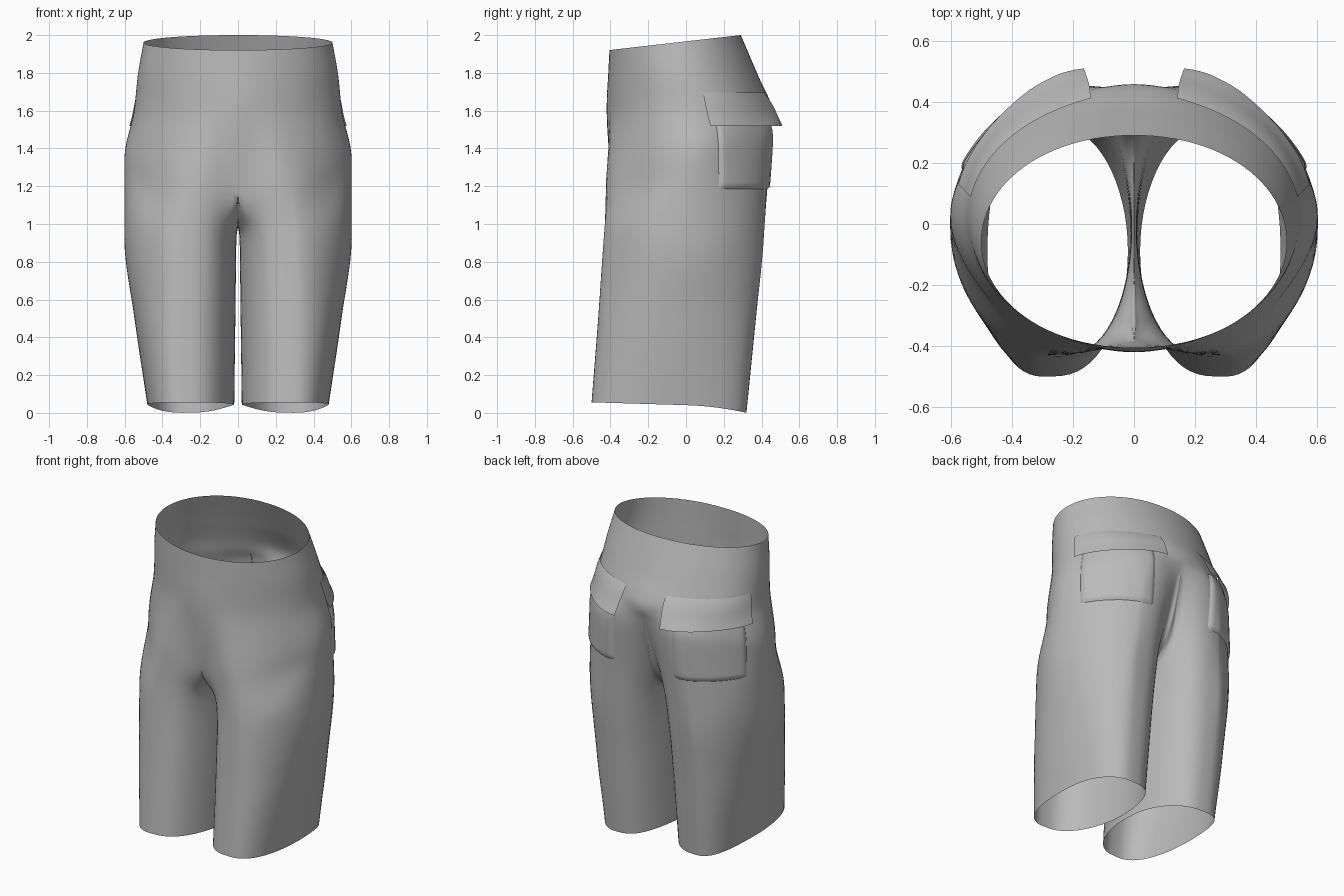
import bpy, bmesh
from math import sin, cos, radians, pi
from mathutils import Vector
from mathutils.bvhtree import BVHTree

if "Cube" in bpy.data.objects:
    bpy.data.objects.remove(bpy.data.objects["Cube"])

# Single cloth colour
cloth = bpy.data.materials.new("grey_cloth")
cloth.use_nodes = True
GREY = (0.49, 0.49, 0.49, 1)
cloth.diffuse_color = GREY
cloth.node_tree.nodes["Principled BSDF"].inputs["Base Color"].default_value = GREY

COLS, OUTER, STEPS = 64, 48, 8   # columns per leg, columns that reach the waist


def leg_point(t, x0, x1, y0, y1, z, outer, lean=0.0):
    """Point on a leg section, flat inside and rounder outside (t = 0).
    Lean pushes the front and back of the section outward."""
    c, s = cos(t), sin(t)
    across = c ** outer if c > 0 else -(-c) ** 0.62
    x = (x0 + x1) / 2 + (x1 - x0) / 2 * across + lean * s * s
    return Vector((x, (y0 + y1) / 2 + (y1 - y0) / 2 * s, z))


def torso_point(s, half, y0, y1, z, p):
    """Point on half a torso section; s runs from front centre to back centre."""
    f = s * pi / 2
    x = 0 if abs(s) > 0.999 else half * cos(f) ** p
    return Vector((x, (y0 + y1) / 2 + (y1 - y0) / 2 * sin(f), z))


def column_keys(i):
    t = radians(-135 + i * 360 / COLS)
    hem = leg_point(t, 0.02, 0.48, -0.5, 0.32, 0, 0.95, 0.045)
    hem.z = 0.041 - 0.03 * hem.y - 0.3 * max(hem.y, 0) ** 2
    keys = [hem,
            leg_point(t, 0.014, 0.548, -0.465, 0.37, 0.5, 1.1, 0.03),
            leg_point(t, 0.008, 0.602, -0.435, 0.412, 0.93, 1.28)]
    if i <= OUTER:
        s = 2 * i / OUTER - 1
        yoke = torso_point(s, 0.602, -0.385, 0.435, 1.33 + 0.17 * s, 1.12)
        # Fuller thighs and seat either side of the centre seam
        yoke.y += (0.055 if s > 0 else -0.08) * sin(pi * abs(s) ** 1.7) ** 2
        hip = torso_point(s, 0.55, -0.42, 0.458, 1.6, 1.1)
        belly = torso_point(s, 0.53, -0.412, 0.38, 1.79, 1.03)
        waist = torso_point(s, 0.5, -0.405, 0.29, 0, 0.96)
        waist.z = 1.967 + 0.114 * waist.y
        keys += [yoke, hip, belly, waist]
    else:
        # Crotch seam: a deep U on the centre plane, from back to front
        u = 1 - 2 * (i - OUTER) / (COLS - OUTER)
        end = 1.5 if u > 0 else 1.16
        keys.append(Vector((0, 0.025 + 0.41 * u, 0.985 + (end - 0.985) * u ** 4)))
    return keys


def smooth_path(keys):
    """Cubic path through the keys that never overshoots them."""
    def slope(k, c):
        if k == 0 or k == len(keys) - 1:
            j = min(k, len(keys) - 2)
            return keys[j + 1][c] - keys[j][c]
        a, b = keys[k][c] - keys[k - 1][c], keys[k + 1][c] - keys[k][c]
        return 2 * a * b / (a + b) if a * b > 0 else 0

    path = [keys[0]]
    for k in range(len(keys) - 1):
        for n in range(1, STEPS + 1):
            w = n / STEPS
            path.append(Vector([
                (2 * w**3 - 3 * w**2 + 1) * keys[k][c] + (w**3 - 2 * w**2 + w) * slope(k, c)
                + (3 * w**2 - 2 * w**3) * keys[k + 1][c] + (w**3 - w**2) * slope(k + 1, c)
                for c in range(3)]))
    return path


def finish(name, bm):
    mesh = bpy.data.meshes.new(name)
    bm.to_mesh(mesh)
    bm.free()
    obj = bpy.data.objects.new(name, mesh)
    bpy.context.collection.objects.link(obj)
    mesh.materials.append(cloth)
    mirror = obj.modifiers.new("mirror", 'MIRROR')
    mirror.use_clip = True
    mirror.merge_threshold = 0.0005
    bpy.ops.object.select_all(action='DESELECT')
    obj.select_set(True)
    bpy.context.view_layer.objects.active = obj
    bpy.ops.object.shade_smooth_by_angle(angle=radians(60))


def skin(bm, columns, closed=False):
    """Bridge neighbouring columns of vertices with quads."""
    n = len(columns)
    for i in range(n if closed else n - 1):
        a, b = columns[i], columns[(i + 1) % n]
        for r in range(min(len(a), len(b)) - 1):
            bm.faces.new((a[r], b[r], b[r + 1], a[r + 1]))


# Shorts body: one leg and half the torso, mirrored
bm = bmesh.new()
columns = [[bm.verts.new(p) for p in smooth_path(column_keys(i))] for i in range(COLS)]
skin(bm, columns, closed=True)
bm.normal_update()
body_tree = BVHTree.FromBMesh(bm)
finish("shorts_body", bm)


def on_body(angle, z, lift):
    """Point on the body seen from inside the hip, lifted outward."""
    ray = Vector((cos(radians(angle)), sin(radians(angle)), 0))
    hit = body_tree.ray_cast(Vector((0.2, 0, z)), ray)[0]
    return hit + ray * lift


def patch(name, a0, a1, skew, z0, z1, lift, nu=24, nv=12):
    """Curved cloth patch; lift(u, v) sets its distance from the body."""
    bm = bmesh.new()
    grid = []
    for i in range(nu + 1):
        u = i / nu
        col = []
        for j in range(nv + 1):
            v = j / nv
            angle = a0 + (a1 - a0) * u + skew * (1 - v) * (1 - 2 * u)
            col.append(bm.verts.new(on_body(angle, z0 + (z1 - z0) * v, lift(u, v))))
        grid.append(col)
    skin(bm, grid)
    finish(name, bm)


def puff(u, v):
    edge = min(u, 1 - u, v * 1.2) / 0.07
    return -0.004 + 0.018 * min(edge, 1) ** 0.5 + 0.008 * sin(pi * u) * v


# Back pockets with flared flaps
patch("back_pockets", 25, 89, 0, 1.18, 1.56, puff, nu=30, nv=20)
patch("pocket_flaps", 15, 98, 4, 1.52, 1.695,
      lambda u, v: 0.006 + (0.018 + 0.035 * u) * (1 - v) ** 0.8)
